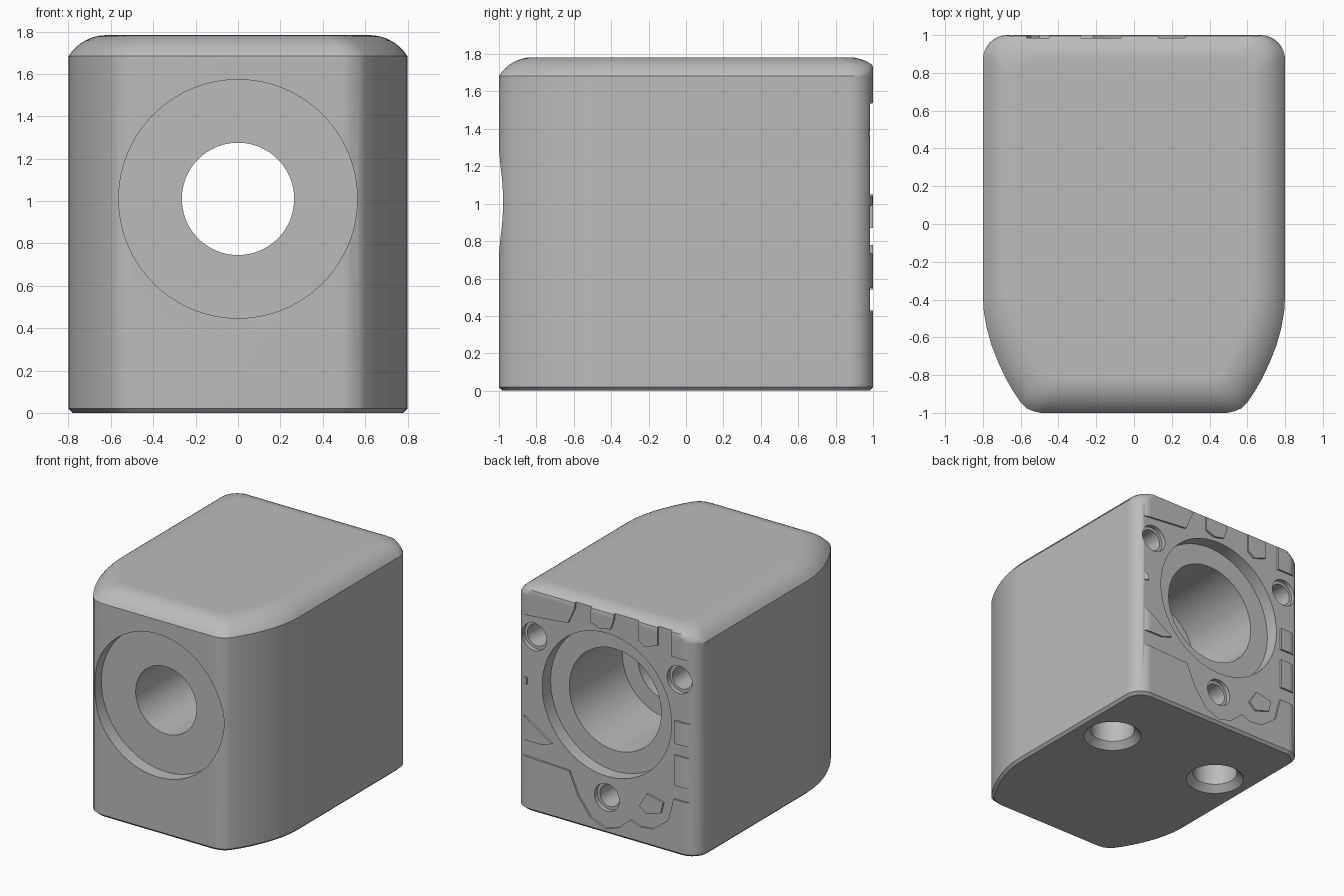
import bpy
import bmesh
from math import pi, sin, cos, radians
from mathutils import Matrix, Vector

default = bpy.data.objects.get("Cube")
if default:
    bpy.data.objects.remove(default, do_unlink=True)

# One plain grey material
grey = bpy.data.materials.new("plain_grey")
grey.use_nodes = True
GREY = (0.5, 0.5, 0.5, 1)
grey.diffuse_color = GREY
grey.node_tree.nodes["Principled BSDF"].inputs["Base Color"].default_value = GREY


def loft(name, rings):
    """Skin a stack of equal rings of points and cap both ends."""
    bm = bmesh.new()
    loops = [[bm.verts.new(p) for p in ring] for ring in rings]
    n = len(loops[0])
    for a, b in zip(loops, loops[1:]):
        for i in range(n):
            j = (i + 1) % n
            bm.faces.new((a[i], a[j], b[j], b[i]))
    bm.faces.new(loops[0])
    bm.faces.new(loops[-1])
    bmesh.ops.recalc_face_normals(bm, faces=bm.faces)
    mesh = bpy.data.meshes.new(name)
    bm.to_mesh(mesh)
    bm.free()
    mesh.materials.append(grey)
    obj = bpy.data.objects.new(name, mesh)
    bpy.context.collection.objects.link(obj)
    return obj


def lathe(name, profile, centre, along_y=False, steps=96):
    """Turn (radius, position) pairs around a z or y axis."""
    turn = Matrix.Rotation(-pi / 2, 3, "X") if along_y else Matrix.Identity(3)
    rings = [[turn @ Vector((r * cos(2 * pi * k / steps), r * sin(2 * pi * k / steps), h))
              + Vector(centre) for k in range(steps)] for r, h in profile]
    return loft(name, rings)


def plate(name, outline, y0, y1):
    """Extrude an x-z outline between two depths."""
    return loft(name, [[(x, y, z) for x, z in outline] for y in (y0, y1)])


def cut(target, tool):
    """Subtract the tool from the target and discard it."""
    tool.hide_render = True
    mod = target.modifiers.new("cut", "BOOLEAN")
    mod.operation, mod.solver, mod.object = "DIFFERENCE", "EXACT", tool
    graph = bpy.context.evaluated_depsgraph_get()
    mesh = bpy.data.meshes.new_from_object(target.evaluated_get(graph))
    target.modifiers.clear()
    target.data = mesh
    bpy.data.objects.remove(tool, do_unlink=True)


# Footprint: narrow rounded nose at the front, small round corners at the back
half = [(0.49, -1), (0.53, -0.992), (0.57, -0.975), (0.6, -0.945), (0.64, -0.885),
        (0.68, -0.815), (0.72, -0.73), (0.755, -0.64), (0.78, -0.55), (0.795, -0.465),
        (0.8, -0.38)]
CORNER = 0.13
for k in range(9):
    a = k * pi / 16
    half.append((0.8 - CORNER + CORNER * cos(a), 1 - CORNER + CORNER * sin(a)))
footprint = half + [(-x, y) for x, y in reversed(half)]

# Levels: bottom chamfer, straight wall, domed top edge (inset, height)
ROUND = 0.212
levels = [(0.02, 0), (0, 0.02)]
for k in range(9):
    a = radians(58 * (1 - k / 8))
    levels.append((0.18 - ROUND * sin(a), 1.783 - ROUND * (1 - cos(a))))
levels[2] = (0, levels[2][1])


def body_ring(inset, z):
    back = inset if z < 1 else max(0, inset - 0.05)
    return [(x * (1 - inset / 0.8), -1 + inset + (y + 1) * (2 - inset - back) / 2, z)
            for x, y in footprint]


body = loft("block_body", [body_ring(d, z) for d, z in levels])

# Shallow sunken field on the back, with raised islands left standing in it
field = plate("back_field", [
    (0.9, 0.43), (0.32, 0.41), (0.24, 0.23), (0.13, 0.09), (0, 0.04), (-0.11, 0.075),
    (-0.215, 0.165), (-0.3, 0.133), (-0.41, 0.146), (-0.545, 0.25), (-0.59, 0.43),
    (-0.9, 0.43), (-0.9, 1.9), (0.9, 1.9)], 0.985, 1.2)
islands = [
    [(0.95, 1.52), (0.65, 1.54), (0.33, 1.57), (0.27, 1.7), (0.27, 2), (0.95, 2)],
    [(0.13, 1.63), (0.05, 1.6), (-0.04, 1.62), (-0.07, 1.7), (-0.07, 2), (0.13, 2)],
    [(-0.28, 1.6), (-0.34, 1.56), (-0.45, 1.6), (-0.45, 2), (-0.28, 2)],
    [(-0.57, 1.55), (-0.95, 1.55), (-0.95, 2), (-0.57, 2)],
    [(0.95, 0.8), (0.7, 0.73), (0.47, 0.58), (0.56, 0.55), (0.95, 0.55)],
    [(0.95, 0.97), (0.69, 0.99), (0.69, 1.04), (0.95, 1.06)],
    [(-0.6, 0.54), (-0.95, 0.54), (-0.95, 0.78), (-0.6, 0.78)],
    [(-0.6, 0.87), (-0.95, 0.87), (-0.95, 1.05), (-0.6, 1.05)],
    [(-0.29, 0.3), (-0.35, 0.25), (-0.48, 0.29), (-0.5, 0.38), (-0.36, 0.41)],
]
for outline in islands:
    cut(field, plate("raised_island", outline, 0.9, 1.3))
cut(body, field)

# Stepped bore from front to back
AXIS = 1.01
cut(body, lathe("main_bore", [
    (0.563, -1.1), (0.563, -0.895), (0.265, -0.895), (0.265, 0.22),
    (0.4, 0.22), (0.4, 0.88), (0.563, 0.88), (0.563, 1.1)], (0, 0, AXIS), True))

# Three screw holes spaced evenly round the bore
for k in range(3):
    a = radians(-90 + 120 * k)
    cut(body, lathe("screw_hole", [(0.085, 0.68), (0.085, 0.95), (0.108, 0.95), (0.108, 1.1)],
                    (0.73 * cos(a), 0, AXIS + 0.73 * sin(a)), True, 32))

# Two countersunk holes underneath
for side in (-1, 1):
    cut(body, lathe("foot_hole", [(0.214, -0.1), (0.214, 0), (0.165, 0.05), (0.165, 0.35)],
                    (side * 0.5, 0.345, 0), False, 48))

# Smooth curves, crisp edges
bpy.ops.object.select_all(action="DESELECT")
body.select_set(True)
bpy.context.view_layer.objects.active = body
bpy.ops.object.shade_smooth_by_angle(angle=radians(30))
normals = body.modifiers.new("even_normals", "WEIGHTED_NORMAL")
normals.keep_sharp = True
